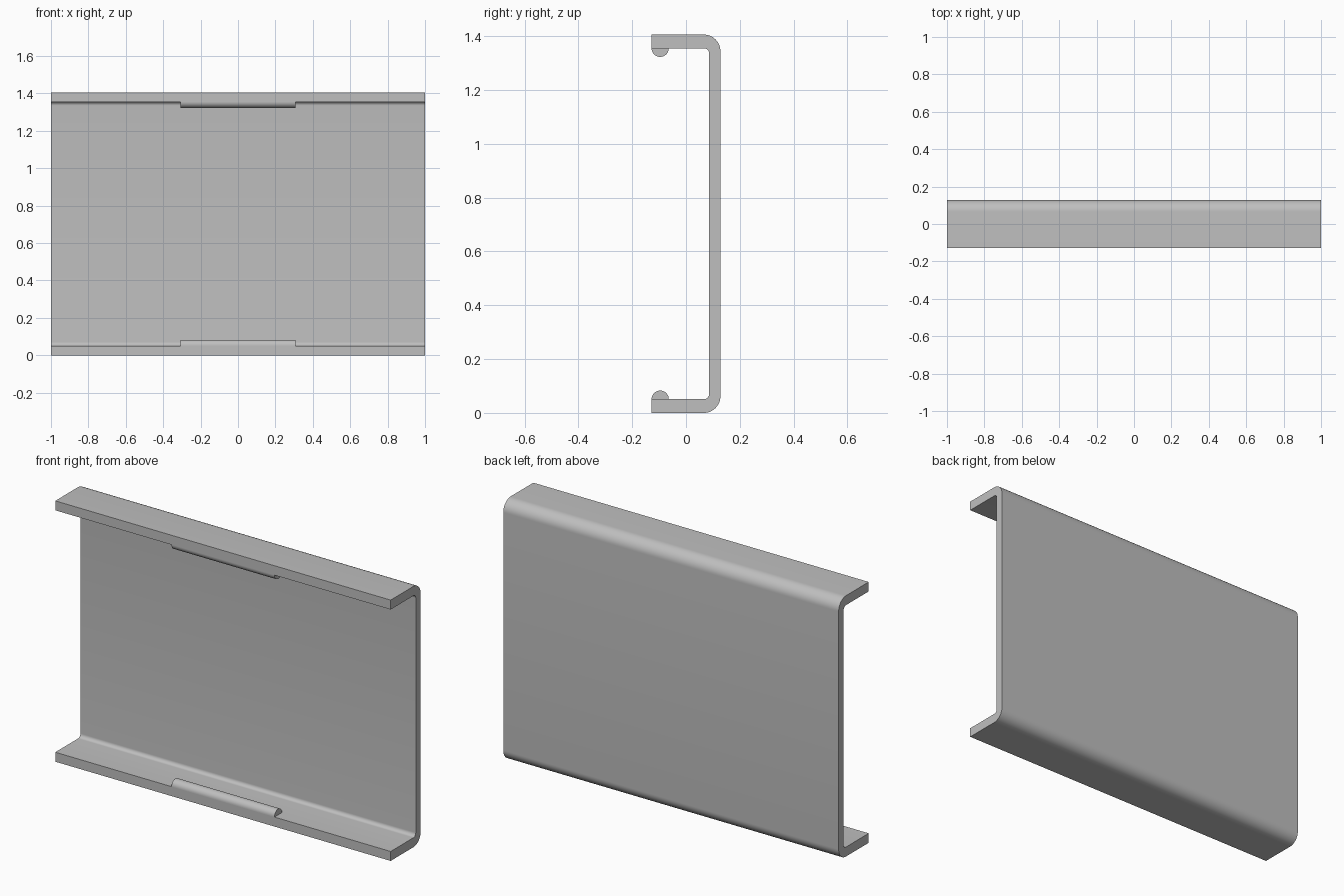
import bpy, bmesh, math

if "Cube" in bpy.data.objects:
    bpy.data.objects.remove(bpy.data.objects["Cube"], do_unlink=True)

grey = bpy.data.materials.new("plain grey")
grey.use_nodes = True
colour = (0.52, 0.52, 0.52, 1)
grey.diffuse_color = colour
grey.node_tree.nodes["Principled BSDF"].inputs["Base Color"].default_value = colour

HEIGHT, FRONT, BACK = 1.406, -0.128, 0.128
FLANGE, WALL = 0.051, 0.042      # sheet thicknesses
OUTER, INNER = 0.062, 0.02       # bend radii


def arc(cy, cz, r, start, end, steps):
    """Points (y, z) along an arc, angles in degrees."""
    angles = [math.radians(start + (end - start) * i / steps) for i in range(steps + 1)]
    return [(cy + r * math.cos(a), cz + r * math.sin(a)) for a in angles]


def extrude_x(name, profile, half_width):
    """Sweep a closed (y, z) profile along x, centred on x = 0."""
    bm = bmesh.new()
    face = bm.faces.new([bm.verts.new((-half_width, y, z)) for y, z in profile])
    swept = bmesh.ops.extrude_face_region(bm, geom=[face], use_keep_orig=True)
    verts = [g for g in swept["geom"] if isinstance(g, bmesh.types.BMVert)]
    bmesh.ops.translate(bm, verts=verts, vec=(2 * half_width, 0, 0))
    bmesh.ops.recalc_face_normals(bm, faces=bm.faces)
    mesh = bpy.data.meshes.new(name)
    bm.to_mesh(mesh)
    bm.free()
    mesh.materials.append(grey)
    obj = bpy.data.objects.new(name, mesh)
    bpy.context.collection.objects.link(obj)
    bpy.ops.object.select_all(action="DESELECT")
    obj.select_set(True)
    bpy.context.view_layer.objects.active = obj
    bpy.ops.object.shade_smooth_by_angle(angle=math.radians(30))
    return obj


# Bent channel: outer outline of the lower half, then its mirror, then the inside
inner_y = BACK - WALL - INNER
lower_outer = [(FRONT, 0)] + arc(BACK - OUTER, OUTER, OUTER, -90, 0, 12)
lower_inner = arc(inner_y, FLANGE + INNER, INNER, 0, -90, 8) + [(FRONT, FLANGE)]


def flip(points):
    return [(y, HEIGHT - z) for y, z in reversed(points)]


extrude_x("channel_body", lower_outer + flip(lower_outer)
          + flip(lower_inner) + lower_inner, 1.0)

# Half-round retaining ridges on the inside of both flanges
ridge = arc(-0.096, FLANGE, 0.032, 0, 180, 20)
ridge = [(ridge[0][0], FLANGE - 0.01)] + ridge + [(ridge[-1][0], FLANGE - 0.01)]
extrude_x("lower_ridge", ridge, 0.307)
extrude_x("upper_ridge", flip(ridge), 0.307)
